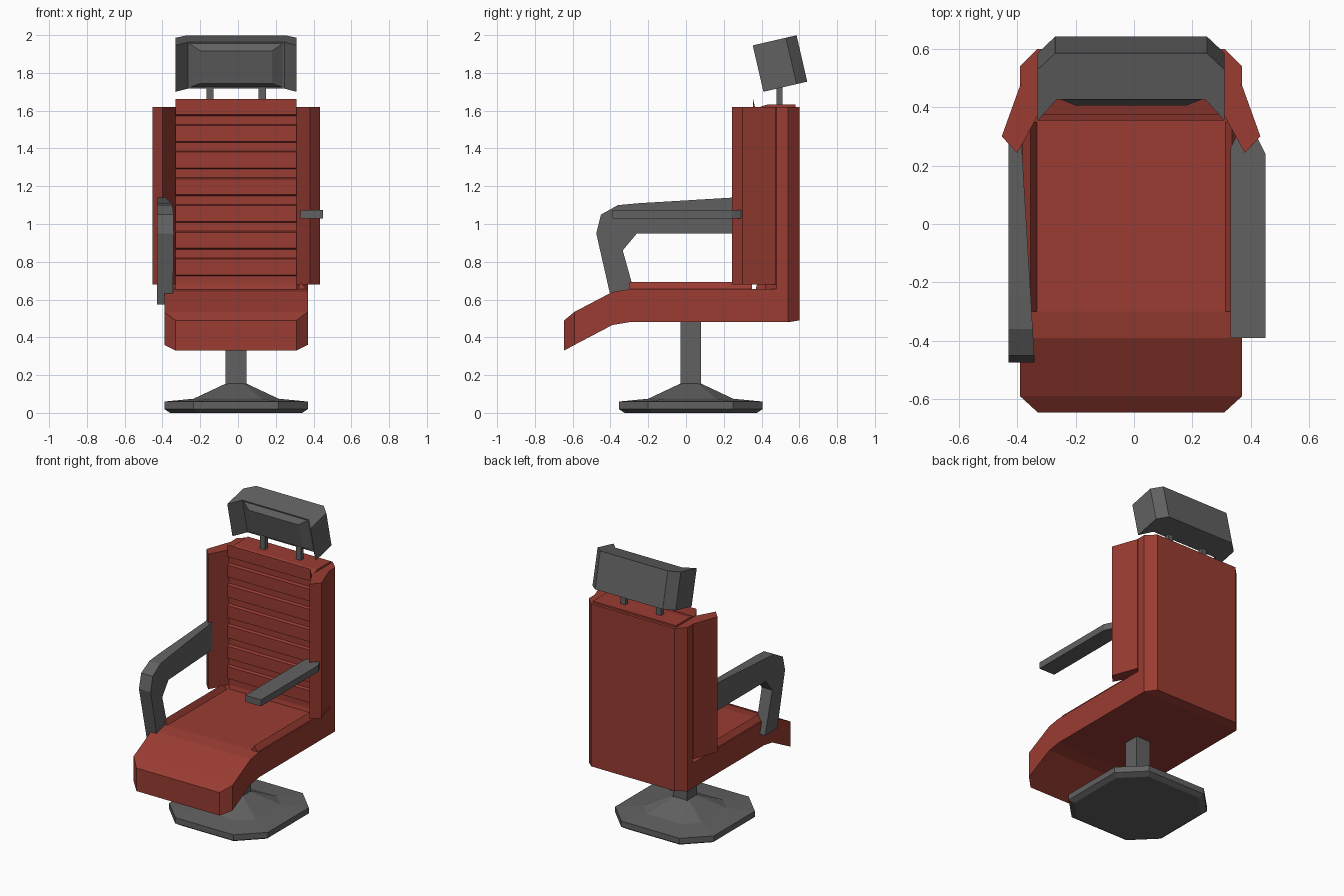
import bpy, bmesh, math
from mathutils import Vector, Matrix

if "Cube" in bpy.data.objects:
    bpy.data.objects.remove(bpy.data.objects["Cube"])

CX = -0.01  # centre line of the chair


def material(name, rgb):
    m = bpy.data.materials.new(name)
    m.diffuse_color = (*rgb, 1)
    m.use_nodes = True
    m.node_tree.nodes["Principled BSDF"].inputs["Base Color"].default_value = m.diffuse_color
    return m


RED = material("red_leather", (0.32, 0.045, 0.032))
GREY = material("dark_grey", (0.12, 0.12, 0.12))


def loft(name, rings, mat):
    """Skin equal-length rings of points and cap both ends."""
    bm = bmesh.new()
    vs = [[bm.verts.new(p) for p in ring] for ring in rings]
    n = len(vs[0])
    for a, b in zip(vs, vs[1:]):
        for i in range(n):
            j = (i + 1) % n
            bm.faces.new((a[i], a[j], b[j], b[i]))
    bm.faces.new(vs[0])
    bm.faces.new(vs[-1])
    bmesh.ops.recalc_face_normals(bm, faces=bm.faces)
    me = bpy.data.meshes.new(name)
    bm.to_mesh(me)
    bm.free()
    me.materials.append(mat)
    ob = bpy.data.objects.new(name, me)
    bpy.context.collection.objects.link(ob)
    return ob


def prism_z(name, pts, z0, z1, mat):
    return loft(name, [[(x, y, z) for x, y in pts] for z in (z0, z1)], mat)


def rect(x0, x1, y0, y1):
    return [(x0, y0), (x1, y0), (x1, y1), (x0, y1)]


# Pedestal: octagonal foot rising into a cone, with a square column
def octagon(s, c, z):
    pts = [(s, -c), (s, c), (c, s), (-c, s), (-s, c), (-s, -c), (-c, -s), (c, -s)]
    return [(CX + x, 0.025 + y, z) for x, y in pts]


loft("base_foot", [octagon(*r) for r in (
    (0.35, 0.205, 0.0), (0.38, 0.225, 0.02), (0.38, 0.225, 0.06),
    (0.225, 0.135, 0.075), (0.055, 0.04, 0.155))], GREY)
prism_z("base_column", rect(CX - 0.055, CX + 0.055, -0.03, 0.08), 0.14, 0.50, GREY)

# Seat: sections from front to back (y, half width, bottom, top)
loft("seat", [[(CX - w, y, b), (CX + w, y, b), (CX + w, y, t), (CX - w, y, t)]
              for y, w, b, t in (
    (-0.645, 0.32, 0.33, 0.49), (-0.59, 0.38, 0.36, 0.535),
    (-0.39, 0.38, 0.465, 0.64), (-0.30, 0.38, 0.48, 0.655),
    (0.54, 0.38, 0.48, 0.655), (0.60, 0.32, 0.49, 0.655))], RED)

# Backrest shell
prism_z("back_shell", [(CX + x, y) for x, y in (
    (-0.32, 0.42), (0.32, 0.42), (0.38, 0.48), (0.38, 0.54),
    (0.32, 0.60), (-0.32, 0.60), (-0.38, 0.54), (-0.38, 0.48))], 0.49, 1.62, RED)

# Ribbed back cushion
profile = [(0.58, 0.60), (0.355, 0.60)]
for i in range(7):
    z = 0.725 + 0.1413 * i
    profile += [(0.375, z - 0.045), (0.375, z), (0.355, z + 0.006), (0.355, z + 0.09)]
profile += [(0.375, 1.575), (0.375, 1.615), (0.43, 1.632), (0.58, 1.632)]
loft("back_cushion", [[(CX + x, y, z) for y, z in profile] for x in (-0.32, 0.32)], RED)

# Side wings of the back and raised piping along the seat
for s, side in ((-1, "left"), (1, "right")):
    wing = [(0.38, 0.475), (0.443, 0.30), (0.39, 0.243), (0.32, 0.37), (0.32, 0.475)]
    prism_z("wing_" + side, [(CX + s * x, y) for x, y in wing], 0.68, 1.62, RED)
    lip = [(0.32, 0.65), (0.345, 0.692), (0.375, 0.65)]
    loft("seat_piping_" + side,
         [[(CX + s * x, y, z) for x, z in lip] for y in (-0.30, 0.35)], RED)
    px = CX + s * 0.138
    prism_z("headrest_post_" + side,
            rect(px - 0.019, px + 0.019, 0.48, 0.512), 1.60, 1.78, GREY)

# Headrest, modelled upright then tilted about its lower front edge
tilt = Matrix.Translation((CX, 0.41, 1.70)) @ Matrix.Rotation(math.radians(13), 4, 'X')
section = [(-0.32, 0), (-0.255, 0.075), (0.255, 0.075), (0.32, 0),
           (0.32, 0.18), (0.26, 0.238), (-0.26, 0.238), (-0.32, 0.18)]
shell = prism_z("headrest", section, 0, 0.252, GREY)
pad = loft("headrest_pad", [[(-w, y, b), (w, y, b), (w, y, t), (-w, y, t)]
                            for w, y, b, t in (
    (0.255, 0.08, 0.003, 0.249), (0.19, 0.045, 0.035, 0.212))], GREY)
for ob in (shell, pad):
    ob.data.transform(tilt)

# Left arm: bent bracket from the seat side to the back, thinner at the rear
arm = [(-0.39, 0.575), (-0.475, 0.95), (-0.45, 1.05), (-0.36, 1.10), (-0.25, 1.11),
       (0.30, 1.143), (0.30, 0.95), (-0.26, 0.95), (-0.335, 0.86), (-0.255, 0.575)]
loft("arm_left", [[(-0.43, y, z) for y, z in arm],
                  [(-0.34 - 0.06 * (y + 0.475), y, z) for y, z in arm]], GREY)

# Right arm: flat floating pad
prism_z("arm_right", [(0.33, -0.39), (0.45, -0.39), (0.45, 0.24),
                      (0.42, 0.30), (0.355, 0.31), (0.33, 0.26)], 1.03, 1.075, GREY)
